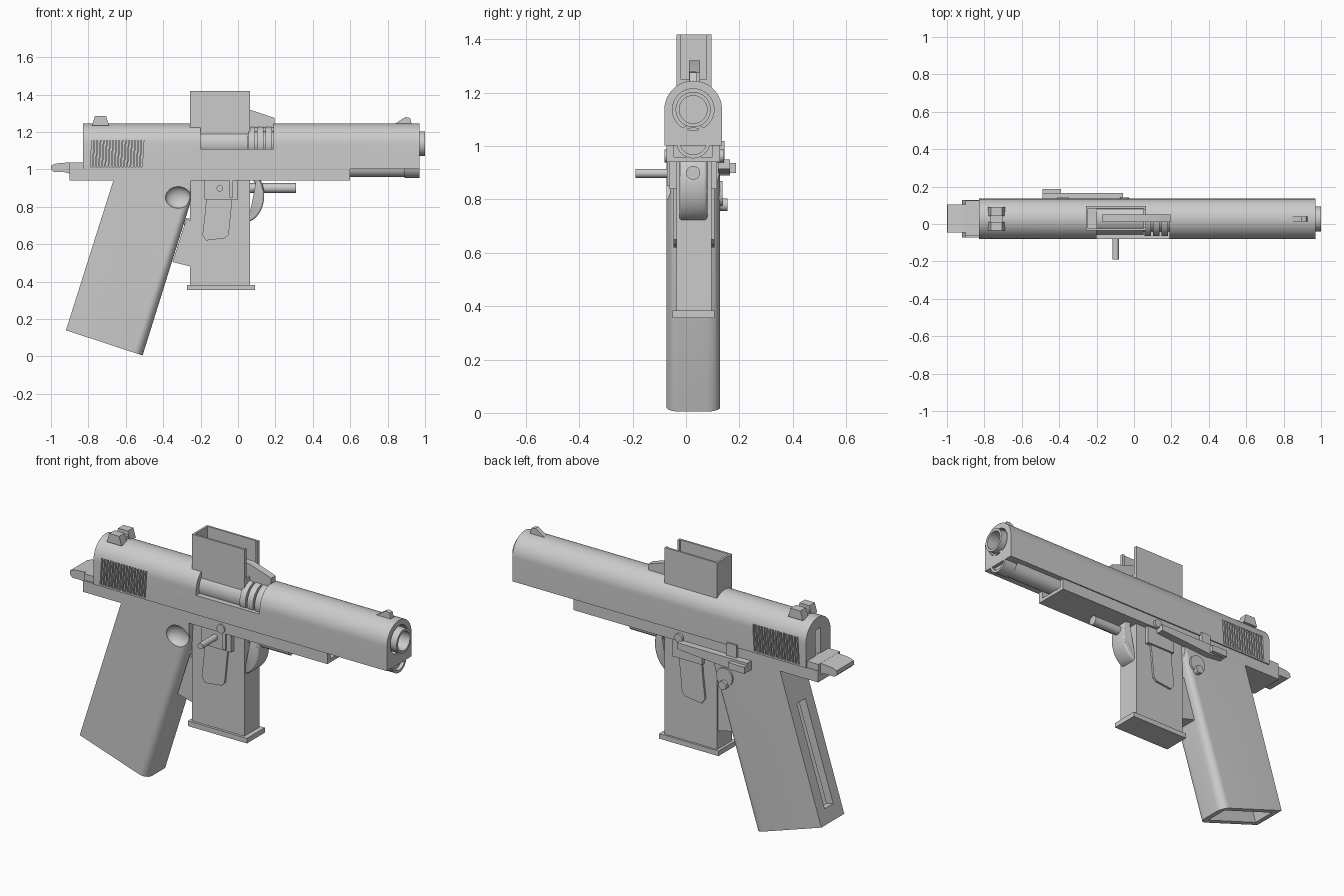
import bpy, bmesh, math
from mathutils import Vector

if "Cube" in bpy.data.objects:
    bpy.data.objects.remove(bpy.data.objects["Cube"], do_unlink=True)

steel = bpy.data.materials.new("plain_grey")
steel.use_nodes = True
GREY = (0.6, 0.6, 0.6, 1)
steel.diffuse_color = GREY
steel.node_tree.nodes["Principled BSDF"].inputs["Base Color"].default_value = GREY

MID = 0.027      # centre line of the body in y
BORE = 1.137     # height of the barrel axis


def finish(name, bm):
    bmesh.ops.recalc_face_normals(bm, faces=bm.faces)
    mesh = bpy.data.meshes.new(name)
    bm.to_mesh(mesh)
    bm.free()
    mesh.materials.append(steel)
    ob = bpy.data.objects.new(name, mesh)
    bpy.context.collection.objects.link(ob)
    return ob


def add_prism(bm, pts, a, b, axis="y"):
    place = {"x": lambda u, v, w: (w, u, v),
             "y": lambda u, v, w: (u, w, v),
             "z": lambda u, v, w: (u, v, w)}[axis]
    face = bm.faces.new([bm.verts.new(place(u, v, a)) for u, v in pts])
    ext = bmesh.ops.extrude_face_region(bm, geom=[face])["geom"]
    move = Vector(place(0, 0, b - a))
    bmesh.ops.translate(bm, vec=move, verts=[e for e in ext if isinstance(e, bmesh.types.BMVert)])


def prism(name, pts, a, b, axis="y"):
    bm = bmesh.new()
    add_prism(bm, pts, a, b, axis)
    return finish(name, bm)


def box(name, x0, x1, y0, y1, z0, z1):
    return prism(name, [(x0, z0), (x1, z0), (x1, z1), (x0, z1)], y0, y1)


def arc(u, v, ru, rv, start, end, n):
    steps = [math.radians(start + (end - start) * i / n) for i in range(n + 1)]
    return [(u + ru * math.cos(t), v + rv * math.sin(t)) for t in steps]


def rod(name, u, v, r, a, b, axis="x", n=40):
    return prism(name, arc(u, v, r, r, 0, 360, n)[:-1], a, b, axis)


def cut(ob, *cutters):
    bpy.context.view_layer.objects.active = ob
    for c in cutters:
        mod = ob.modifiers.new("cut", "BOOLEAN")
        mod.operation, mod.solver, mod.object = "DIFFERENCE", "EXACT", c
        bpy.ops.object.modifier_apply(modifier=mod.name)
        bpy.data.objects.remove(c, do_unlink=True)


def bevel(ob, width, segments, test):
    bm = bmesh.new()
    bm.from_mesh(ob.data)
    edges = [e for e in bm.edges if test(e)]
    bmesh.ops.bevel(bm, geom=edges, offset=width, segments=segments, affect="EDGES", profile=0.5)
    bm.to_mesh(ob.data)
    bm.free()


# Slide: domed profile with port, rear slot, magazine well and front channel
outline = [(MID - 0.108, 1.003)] + arc(MID, BORE, 0.108, 0.108, 180, 0, 32) + [(MID + 0.108, 1.003)]
slide = prism("slide", outline, -0.83, 0.97, "x")
cut(slide,
    box("port_cutter", -0.2, 0.19, -0.2, 0.035, 1.11, 1.3),
    box("well_cutter", -0.255, 0.055, -0.03, 0.09, 0.9, 1.4),
    box("slot_cutter", -0.9, -0.78, 0.005, 0.05, 1.03, 1.18),
    rod("muzzle_cutter", MID, BORE, 0.078, 0.93, 1.1),
    box("channel_cutter", 0.5, 0.89, MID - 0.075, MID + 0.075, 0.9, 1.04))

# Slanted grip grooves on both sides of the slide
for side in (-1, 1):
    bm = bmesh.new()
    for i in range(17):
        x = -0.79 + i * 0.0168
        add_prism(bm, [(x, 1.012), (x + 0.009, 1.012), (x + 0.018, 1.16), (x + 0.009, 1.16)],
                  MID + side * 0.098, MID + side * 0.13)
    cut(slide, finish("groove_cutter", bm))

# Barrel, locking rings, bushing and recoil parts
barrel = rod("barrel", MID, BORE, 0.066, 0.0, 1.0)
cut(barrel, rod("bore_cutter", MID, BORE, 0.052, 0.7, 1.1))
rod("chamber", MID, BORE, 0.082, -0.2, 0.05)
for i in range(3):
    rod("locking_ring", MID, BORE, 0.092, 0.055 + i * 0.046, 0.09 + i * 0.046)
lug = rod("recoil_lug", MID, 1.018, 0.064, 0.89, 0.97)
cut(lug, rod("plug_cutter", MID, 1.018, 0.05, 0.95, 1.1))
rod("recoil_tube", MID, 1.008, 0.05, 0.5, 0.9)

# Sights
for y0, y1 in ((-0.035, 0.012), (0.042, 0.09)):
    prism("rear_sight", [(-0.78, 1.235), (-0.69, 1.235), (-0.705, 1.285), (-0.765, 1.285)], y0, y1)
box("rear_sight_base", -0.77, -0.7, 0.0, 0.055, 1.235, 1.262)
prism("front_sight", [(0.825, 1.235), (0.93, 1.235), (0.92, 1.275), (0.895, 1.28)], 0.014, 0.04)

# Frame with its rear end and hammer spur
frame = box("frame", -0.9, 0.6, -0.073, 0.128, 0.94, 1.003)
cut(frame, box("frame_well_cutter", -0.255, 0.055, -0.03, 0.09, 0.8, 1.2),
    box("dust_cover_cutter", 0.33, 0.7, -0.045, 0.1, 0.96, 1.2))
box("frame_rear", -0.9, -0.825, -0.065, 0.125, 0.97, 1.038)
prism("hammer_spur", [(-0.89, 0.975), (-0.93, 0.985), (-0.985, 0.985), (-1.0, 1.0),
                      (-0.998, 1.022), (-0.97, 1.032), (-0.89, 1.038)], -0.045, 0.105)
box("trigger_housing", -0.18, 0.0, -0.062, 0.117, 0.84, 0.945)

# Raked hollow grip, rounded along its front edge
grip = prism("grip", [(-0.665, 0.945), (-0.92, 0.14), (-0.51, 0.005), (-0.255, 0.82), (-0.25, 0.945)],
             -0.073, 0.128)
bevel(grip, 0.05, 8, lambda e: abs(e.verts[0].co.y - e.verts[1].co.y) < 0.01
      and all(v.co.x > -0.52 for v in e.verts)
      and min(v.co.z for v in e.verts) < 0.1)
cut(grip,
    prism("hollow_cutter", [(-0.895, 0.08), (-0.565, -0.03), (-0.345, 0.7), (-0.66, 0.8)], -0.04, 0.095),
    prism("rear_slot_cutter", [(-0.96, 0.23), (-0.84, 0.2), (-0.66, 0.73), (-0.78, 0.77)], -0.01, 0.065))

# Scooped thumb relief and release button
bm = bmesh.new()
bmesh.ops.create_uvsphere(bm, u_segments=32, v_segments=16, radius=1)
bmesh.ops.scale(bm, vec=(0.068, 0.04, 0.058), verts=bm.verts)
bmesh.ops.translate(bm, vec=(-0.32, -0.075, 0.85), verts=bm.verts)
cut(grip, finish("relief_cutter", bm))
rod("release_button", -0.33, 0.78, 0.024, 0.11, 0.155, "y", 24)
rod("release_button_collar", -0.33, 0.82, 0.05, 0.11, 0.137, "y", 32)

# Magazine: open tube with a notched front wall and a base plate
magazine = box("magazine", -0.257, 0.064, -0.036, 0.095, 0.38, 1.418)
cut(magazine, box("inner_cutter", -0.245, 0.052, -0.025, 0.084, 1.2, 1.5),
    box("notch_cutter", 0.03, 0.1, -0.018, 0.077, 1.25, 1.5))
box("magazine_base", -0.273, 0.09, -0.05, 0.106, 0.355, 0.383)
prism("feed_plate", [(-0.17, 1.22), (0.195, 1.22), (0.195, 1.275), (0.06, 1.32), (-0.17, 1.32)], 0.012, 0.052)

# Trigger, rear bar and guard
trigger = prism("trigger", [(-0.19, 0.65), (-0.17, 0.62), (-0.07, 0.632), (-0.05, 0.65),
                            (-0.03, 0.845), (-0.17, 0.845), (-0.175, 0.78)], -0.047, 0.106)
prism("trigger_bar", [(-0.35, 0.505), (-0.25, 0.48), (-0.25, 0.72), (-0.275, 0.74)], -0.03, 0.085)
rod("trigger_stub", MID, 0.72, 0.018, -0.29, -0.25)
guard_path = arc(0.03, 0.86, 0.11, 0.145, -80, 50, 20) + arc(0.03, 0.86, 0.075, 0.11, 50, -80, 20)
guard = prism("trigger_guard", guard_path, -0.025, 0.08)
bevel(guard, 0.012, 3, lambda e: abs(e.verts[0].co.y - e.verts[1].co.y) < 0.001
      and e.calc_face_angle(0) > 1.2)
rod("guide_rod", MID, 0.9, 0.026, 0.05, 0.31)

# Cross pins and the lever on the left side
rod("cross_pin", -0.098, 0.898, 0.017, -0.19, 0.0, "y", 24)
rod("lever_pivot", -0.052, 0.963, 0.024, -0.08, 0.142, "y", 24)
box("pivot_arm", -0.046, -0.026, -0.072, -0.05, 0.85, 0.96)
prism("slide_lever", [(-0.49, 0.9), (-0.39, 0.89), (-0.06, 0.915), (-0.06, 0.95), (-0.49, 0.95)], 0.12, 0.165)
box("lever_thumb_pad", -0.49, -0.39, 0.15, 0.188, 0.9, 0.937)
box("lever_catch", -0.41, -0.35, 0.12, 0.145, 0.94, 1.02)

# Smooth the round parts, keep the edges sharp
bpy.ops.object.select_all(action="DESELECT")
for ob in bpy.context.scene.objects:
    if ob.type == "MESH" and ob.data.materials and ob.data.materials[0] == steel:
        ob.select_set(True)
        bpy.context.view_layer.objects.active = ob
bpy.ops.object.shade_smooth_by_angle(angle=math.radians(30))
